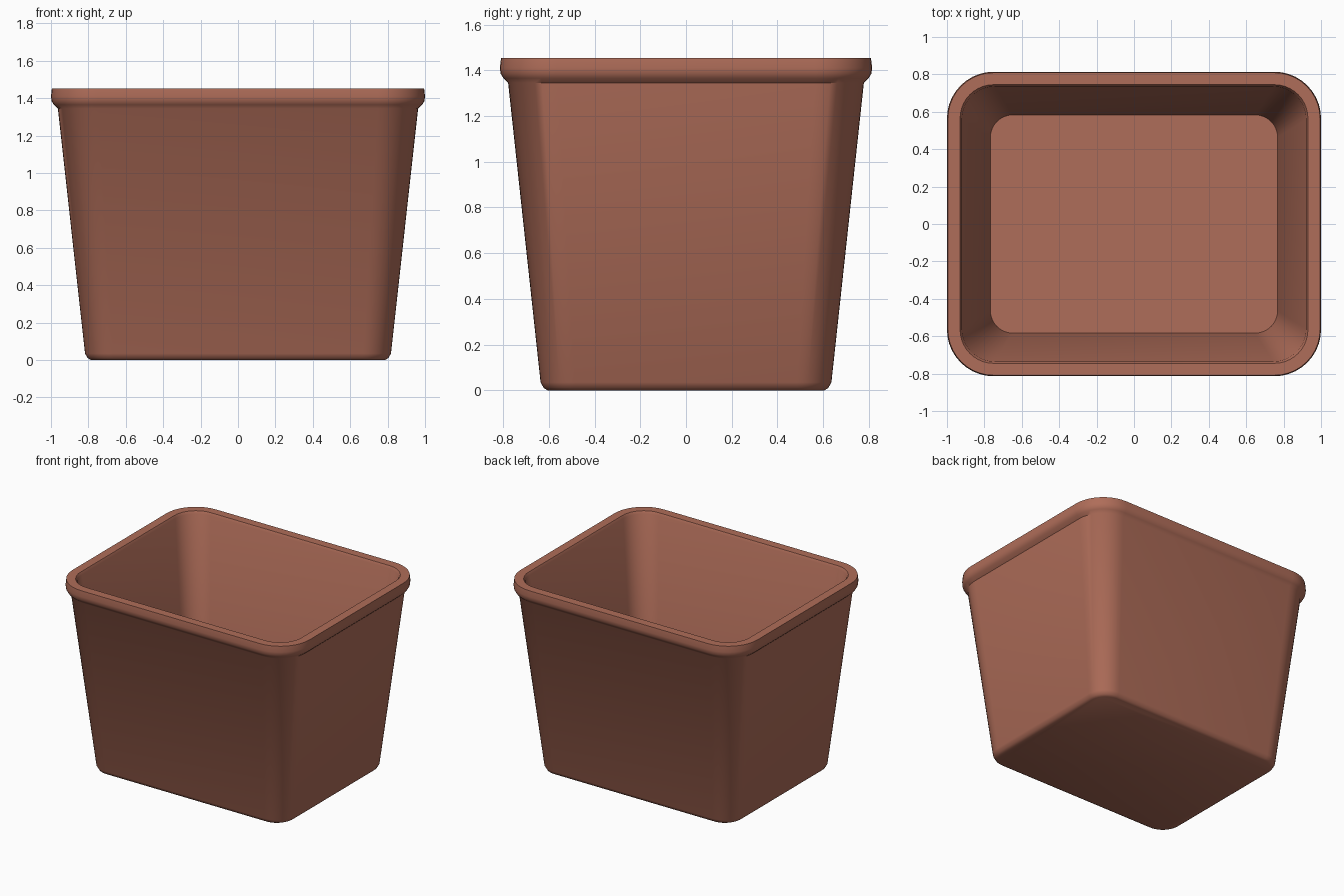
import bpy, bmesh, math

cube = bpy.data.objects.get("Cube")
if cube:
    bpy.data.objects.remove(cube, do_unlink=True)

# Terracotta plastic
clay = bpy.data.materials.new("terracotta")
clay.use_nodes = True
colour = (0.43, 0.153, 0.1, 1)
clay.diffuse_color = colour
clay.node_tree.nodes["Principled BSDF"].inputs["Base Color"].default_value = colour

CORNER_STEPS = 10


def rounded_ring(bm, hx, hy, radius, z):
    """Closed loop of vertices around a rounded rectangle."""
    ring = []
    for quarter, (sx, sy) in enumerate([(1, 1), (-1, 1), (-1, -1), (1, -1)]):
        for i in range(CORNER_STEPS + 1):
            a = math.pi / 2 * (quarter + i / CORNER_STEPS)
            ring.append(bm.verts.new((sx * (hx - radius) + radius * math.cos(a),
                                      sy * (hy - radius) + radius * math.sin(a), z)))
    return ring


# Half width, half depth, corner radius, height: up the outside, down the inside
sections = [
    (0.785, 0.605, 0.12, 0.0),    # base
    (0.803, 0.622, 0.135, 0.01),
    (0.818, 0.636, 0.15, 0.035),  # foot of wall
    (0.963, 0.778, 0.215, 1.345), # wall meets rim
    (0.985, 0.798, 0.235, 1.365),
    (0.997, 0.811, 0.247, 1.385),
    (1.0, 0.814, 0.25, 1.41),     # widest part of rim
    (0.995, 0.809, 0.245, 1.453), # rim top
    (0.93, 0.745, 0.18, 1.453),
    (0.92, 0.735, 0.175, 1.435),  # inner lip
    (0.768, 0.583, 0.12, 0.05),   # floor
]

# Tapered tub with a rolled rim
bm = bmesh.new()
rings = [rounded_ring(bm, *s) for s in sections]
for low, high in zip(rings, rings[1:]):
    n = len(low)
    for i in range(n):
        j = (i + 1) % n
        bm.faces.new((low[i], low[j], high[j], high[i]))
bm.faces.new(reversed(rings[0]))
bm.faces.new(rings[-1])
bmesh.ops.recalc_face_normals(bm, faces=bm.faces)

mesh = bpy.data.meshes.new("tub")
bm.to_mesh(mesh)
bm.free()
mesh.materials.append(clay)
tub = bpy.data.objects.new("tub", mesh)
bpy.context.collection.objects.link(tub)

bpy.ops.object.select_all(action="DESELECT")
tub.select_set(True)
bpy.context.view_layer.objects.active = tub
bpy.ops.object.shade_smooth_by_angle(angle=math.radians(40))
